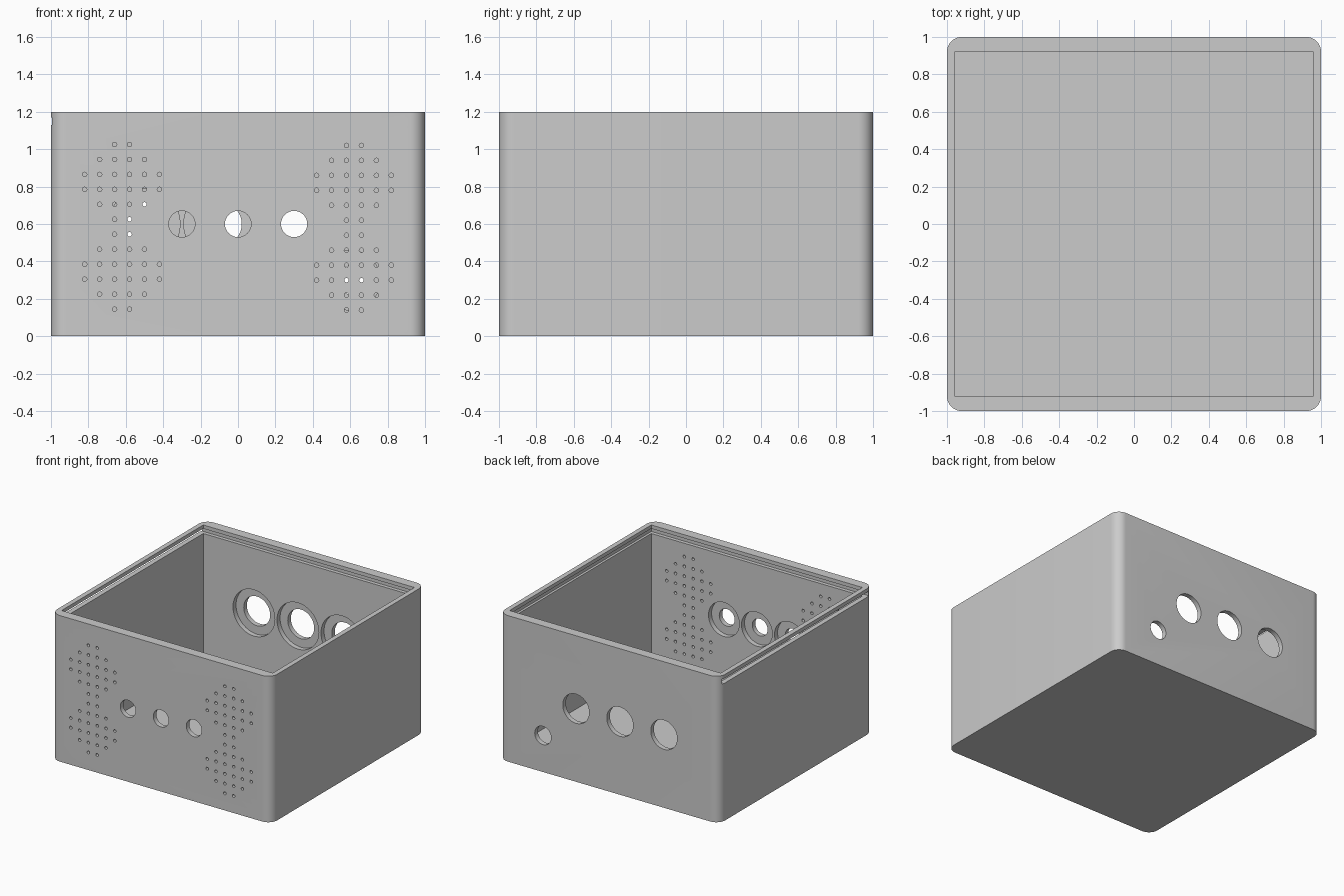
import bpy
import bmesh
import math
from mathutils import Matrix, Vector

if "Cube" in bpy.data.objects:
    bpy.data.objects.remove(bpy.data.objects["Cube"], do_unlink=True)


def add_box(bm, low, high):
    low, high = Vector(low), Vector(high)
    matrix = Matrix.Translation((low + high) / 2) @ Matrix.Diagonal((*(high - low), 1))
    return bmesh.ops.create_cube(bm, size=1, matrix=matrix)["verts"]


def add_bore(bm, x, z, radius, y_from, y_to, sides=48):
    # Cylinder lying along y
    matrix = Matrix.Translation((x, (y_from + y_to) / 2, z)) @ Matrix.Rotation(math.pi / 2, 4, "X")
    bmesh.ops.create_cone(bm, cap_ends=True, segments=sides, radius1=radius,
                          radius2=radius, depth=abs(y_to - y_from), matrix=matrix)


def make_object(name, bm):
    bmesh.ops.recalc_face_normals(bm, faces=bm.faces)
    mesh = bpy.data.meshes.new(name)
    bm.to_mesh(mesh)
    bm.free()
    obj = bpy.data.objects.new(name, mesh)
    bpy.context.collection.objects.link(obj)
    return obj


def cut(target, bm):
    # Subtract the cutter, then discard it
    cutter = make_object("cutter", bm)
    cutter.hide_render = True
    mod = target.modifiers.new("cut", "BOOLEAN")
    mod.operation = "DIFFERENCE"
    mod.solver = "EXACT"
    mod.object = cutter
    bpy.ops.object.select_all(action="DESELECT")
    bpy.context.view_layer.objects.active = target
    target.select_set(True)
    bpy.ops.object.modifier_apply(modifier=mod.name)
    bpy.data.objects.remove(cutter, do_unlink=True)


# Outer block with rounded upright corners
bm = bmesh.new()
add_box(bm, (-1, -1, 0), (1, 1, 1.2))
uprights = [e for e in bm.edges if abs(e.verts[0].co.z - e.verts[1].co.z) > 1]
bmesh.ops.bevel(bm, geom=uprights, offset=0.08, segments=10, profile=0.5, affect="EDGES")
enclosure = make_object("enclosure_box", bm)

# Open cavity
bm = bmesh.new()
add_box(bm, (-0.96, -0.92, 0.06), (0.96, 0.92, 1.4))
cut(enclosure, bm)

# Sliding lid groove, open through one side wall
bm = bmesh.new()
add_box(bm, (-1.1, -0.95, 1.13), (0.98, 0.95, 1.17))
cut(enclosure, bm)

# Hole layouts: x, z, hole radius, recess radius
front_holes = [(x, 0.6, 0.07, 0.14) for x in (-0.3, 0, 0.3)]
back_holes = [(x, 0.6, 0.12, 0.19) for x in (-0.5, -0.1, 0.3)] + [(0.6, 0.3, 0.075, 0.16)]

# Recesses on the inside of the front and back walls
bm = bmesh.new()
for side, holes in ((-1, front_holes), (1, back_holes)):
    for x, z, radius, recess in holes:
        add_bore(bm, x, z, recess, side * 0.8, side * 0.96)
cut(enclosure, bm)

# Through holes and speaker perforations
bm = bmesh.new()
for side, holes in ((-1, front_holes), (1, back_holes)):
    for x, z, radius, recess in holes:
        add_bore(bm, x, z, radius, side * 0.8, side * 1.1)
pitch = 0.08
for centre_x, top in ((-0.62, 1.025), (0.62, 1.02)):
    for row, count in enumerate((2, 4, 6, 6, 4, 2) * 2):
        for i in range(count):
            x = centre_x + (i - (count - 1) / 2) * pitch
            add_bore(bm, x, top - row * pitch, 0.012, -0.8, -1.1, 16)
cut(enclosure, bm)

# Single grey plastic
grey = bpy.data.materials.new("grey_plastic")
grey.use_nodes = True
colour = (0.6, 0.6, 0.6, 1)
grey.diffuse_color = colour
grey.node_tree.nodes["Principled BSDF"].inputs["Base Color"].default_value = colour
enclosure.data.materials.clear()
enclosure.data.materials.append(grey)
for face in enclosure.data.polygons:
    face.material_index = 0

bpy.ops.object.shade_smooth_by_angle(angle=math.radians(30))
